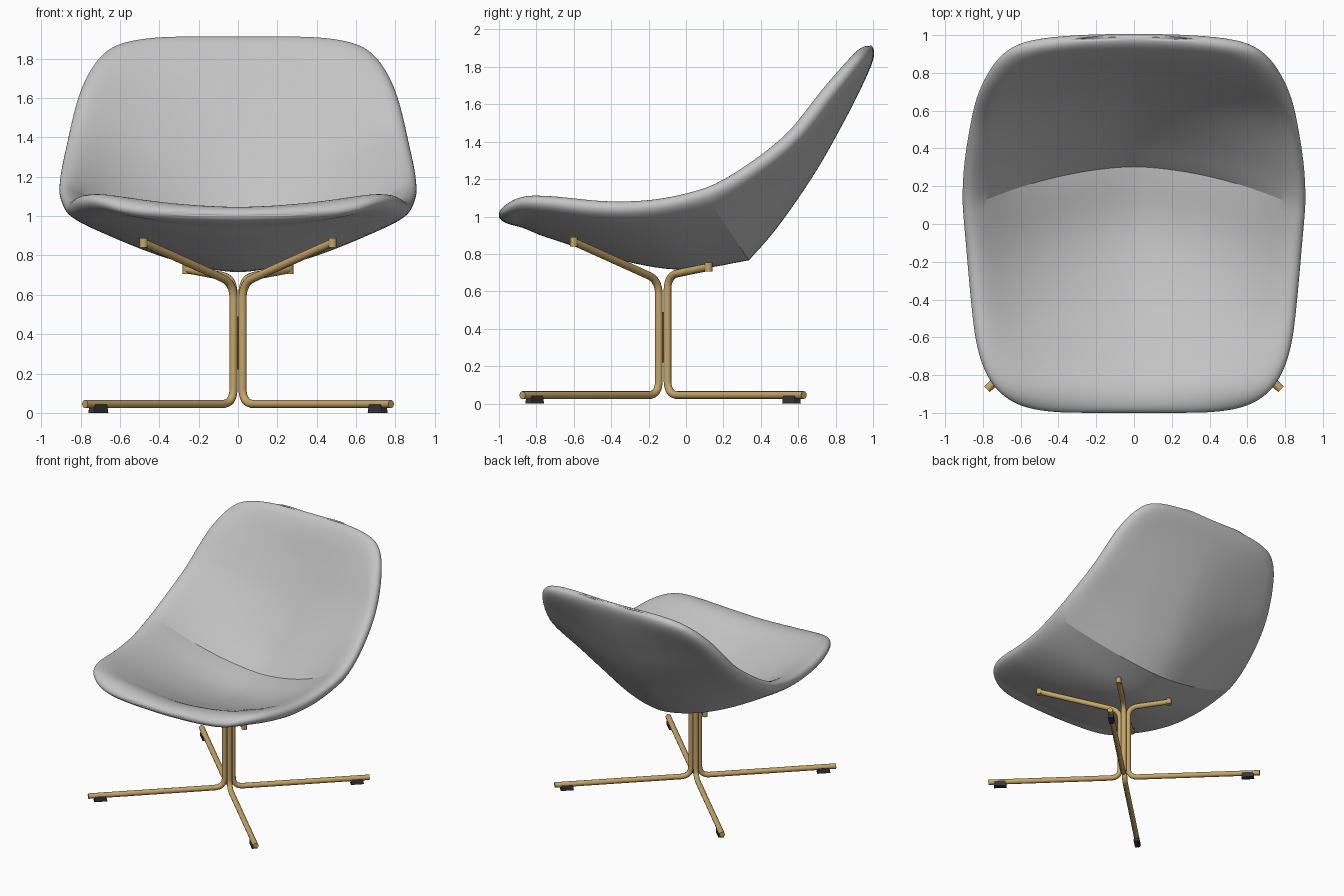
import bpy, bmesh, math
from mathutils import Vector

cube = bpy.data.objects.get("Cube")
if cube:
    bpy.data.objects.remove(cube, do_unlink=True)


def material(name, color):
    m = bpy.data.materials.new(name)
    m.use_nodes = True
    m.diffuse_color = (*color, 1)
    m.node_tree.nodes["Principled BSDF"].inputs["Base Color"].default_value = (*color, 1)
    return m


GREY = material("grey upholstery", (0.55, 0.55, 0.55))
BRASS = material("brass", (0.56, 0.38, 0.14))
BLACK = material("black rubber", (0.04, 0.04, 0.045))


def add_object(name, data, mat):
    data.materials.append(mat)
    obj = bpy.data.objects.new(name, data)
    bpy.context.collection.objects.link(obj)
    bpy.ops.object.select_all(action="DESELECT")
    obj.select_set(True)
    bpy.context.view_layer.objects.active = obj


def mesh_object(name, bm, mat):
    bmesh.ops.recalc_face_normals(bm, faces=bm.faces)
    mesh = bpy.data.meshes.new(name)
    bm.to_mesh(mesh)
    bm.free()
    add_object(name, mesh, mat)


def spline(points, t):
    """Smooth curve through (t, values...) rows."""
    k = 0
    while k < len(points) - 2 and t > points[k + 1][0]:
        k += 1
    a, b = points[k], points[k + 1]
    p, q = points[max(k - 1, 0)], points[min(k + 2, len(points) - 1)]
    d = b[0] - a[0]
    u = (t - a[0]) / d
    out = []
    for i in range(1, len(a)):
        ma = (b[i] - p[i]) / (b[0] - p[0]) * d
        mb = (q[i] - a[i]) / (q[0] - a[0]) * d
        out.append((2*u**3 - 3*u*u + 1) * a[i] + (u**3 - 2*u*u + u) * ma
                   + (3*u*u - 2*u**3) * b[i] + (u**3 - u*u) * mb)
    return out


# Shell guides: t runs from front lip (-1) over the seat crease (0) to the top (1)
RIM = [  # t, half width, y, z
    (-1, .855, -1, 1.01), (-.9, .855, -.886, 1.075), (-.8, .855, -.77, 1.085),
    (-.5, .862, -.435, 1.06), (-.25, .88, -.16, 1.075), (0, .9, .105, 1.14),
    (.18, .895, .29, 1.23), (.46, .86, .555, 1.42), (.73, .825, .775, 1.665),
    (.92, .8, .95, 1.85), (1, .79, .99, 1.91)]
SEAT = [  # t, y, z of the centre line
    (-1, -1, 1.01), (-.9, -.87, .99), (-.8, -.74, .935), (-.5, -.34, .802),
    (-.25, -.01, .75), (0, .32, .797)]
BACK = [(0, .32, .797), (.18, .47, .975), (.46, .67, 1.27), (.73, .83, 1.57),
        (.92, .935, 1.8), (1, .99, 1.91)]


def shell_mid(t, s):
    w, ry, rz = spline(RIM, t)
    cy, cz = spline(SEAT if t <= 0 else BACK, t)
    x = s * w * max(0, 1 - abs(t)**5)**.2
    f = abs(s)**1.65
    # The fold keeps the crease crisp towards the sides; the top edge bows forwards
    fold = .06 * math.exp(-abs(t) / .1) * f * (1 - f)
    bow = .1 * x * x * max(t, 0)**4
    return Vector((x, cy + (ry - cy) * f + fold * .4 - bow, cz + (rz - cz) * f - fold))


def shell_offset(t, s, e=.002):
    ds = shell_mid(t, min(s + e, 1)) - shell_mid(t, max(s - e, -1))
    dt = shell_mid(min(t + e, 1), s) - shell_mid(max(t - e, -1), s)
    # Padding thickness: reaches 1 - inside = 0 all along the rim, rounding it over
    inside = 1 - (1 - abs(t)**5) * (1 - abs(s)**5)
    h = (.035 + .028 * inside**.8) * math.sqrt(max(0, 1 - inside**3.6))
    return ds.cross(dt).normalized() * h


def ease(u):
    return math.sin(math.pi / 2 * u)


def build_shell(n_rows=46, n_cols=30):
    bm = bmesh.new()
    rows = [ease(ease(i / n_rows)) for i in range(-n_rows, n_rows + 1)]
    cols = [ease(i / n_cols) for i in range(-n_cols, n_cols + 1)]
    for side in (1, -1):
        grid = [[bm.verts.new(shell_mid(t, s) + side * shell_offset(t, s)) for s in cols]
                for t in rows]
        for a, b in zip(grid, grid[1:]):
            for j in range(len(cols) - 1):
                bm.faces.new((a[j], a[j + 1], b[j + 1], b[j])).smooth = True
        # Sharp crease between seat and back
        crease = grid[n_rows]
        for j in range(len(cols) - 1):
            if abs(cols[j] + cols[j + 1]) < 1.82:
                bm.edges.get((crease[j], crease[j + 1])).smooth = False
    bmesh.ops.remove_doubles(bm, verts=bm.verts, dist=.00005)
    mesh_object("seat_shell", bm, GREY)


def fillet(points, radius, steps=8):
    """Round the inner corners of a path."""
    out = [points[0]]
    for p, c, n in zip(points, points[1:], points[2:]):
        a = c + (p - c).normalized() * radius
        b = c + (n - c).normalized() * radius
        for i in range(steps + 1):
            u = i / steps
            out.append(a * (1 - u)**2 + c * 2 * u * (1 - u) + b * u * u)
    return out + [points[-1]]


def tube(name, points, radius):
    cu = bpy.data.curves.new(name, "CURVE")
    cu.dimensions = "3D"
    cu.bevel_depth = radius
    cu.bevel_resolution = 4
    cu.use_fill_caps = True
    sp = cu.splines.new("POLY")
    sp.points.add(len(points) - 1)
    for sp_point, p in zip(sp.points, points):
        sp_point.co = (*p, 1)
    add_object(name, cu, BRASS)
    bpy.ops.object.convert(target="MESH")
    bpy.ops.object.shade_smooth_by_angle(angle=math.radians(35))


def foot_pad(name, x, y, angle):
    """Slightly tapered block under the end of a leg."""
    bm = bmesh.new()
    bmesh.ops.create_cube(bm, size=1)
    c, s = math.cos(angle), math.sin(angle)
    for v in bm.verts:
        px, py = v.co.x * (.1 if v.co.z < 0 else .085), v.co.y * .042
        v.co = (x + px * c - py * s, y + px * s + py * c, .022 + v.co.z * .044)
    mesh_object(name, bm, BLACK)


build_shell()

# Four bent rods: leg, upright and support arm in one piece
AXIS_Y = -.122
for sx, x_name in ((1, "left"), (-1, "right")):
    for sy, y_name, foot_y, arm in ((-1, "front", -.875, (.48, -.6, .865)),
                                    (1, "back", .63, (.26, .12, .73))):
        name = y_name + "_" + x_name
        x, y = sx * .023, AXIS_Y + sy * .023
        end = Vector((sx * arm[0], arm[1], arm[2]))
        foot = Vector((sx * .778, foot_y, .045))
        bend_z = .66 if sy < 0 else .685
        path = [foot, Vector((x, y, .045)), Vector((x, y, bend_z)), end]
        tube(name + "_rod", fillet(path, .08), .021)
        tube(name + "_arm_cap", [end - Vector((0, 0, .025)), end + Vector((0, 0, .025))], .021)
        out = (foot - path[1]).normalized()
        pad = foot - out * .095
        foot_pad(name + "_foot_pad", pad.x, pad.y, math.atan2(out.y, out.x))

# Weld core between the uprights
tube("column_core", [Vector((0, AXIS_Y, .22)), Vector((0, AXIS_Y, .49))], .012)
